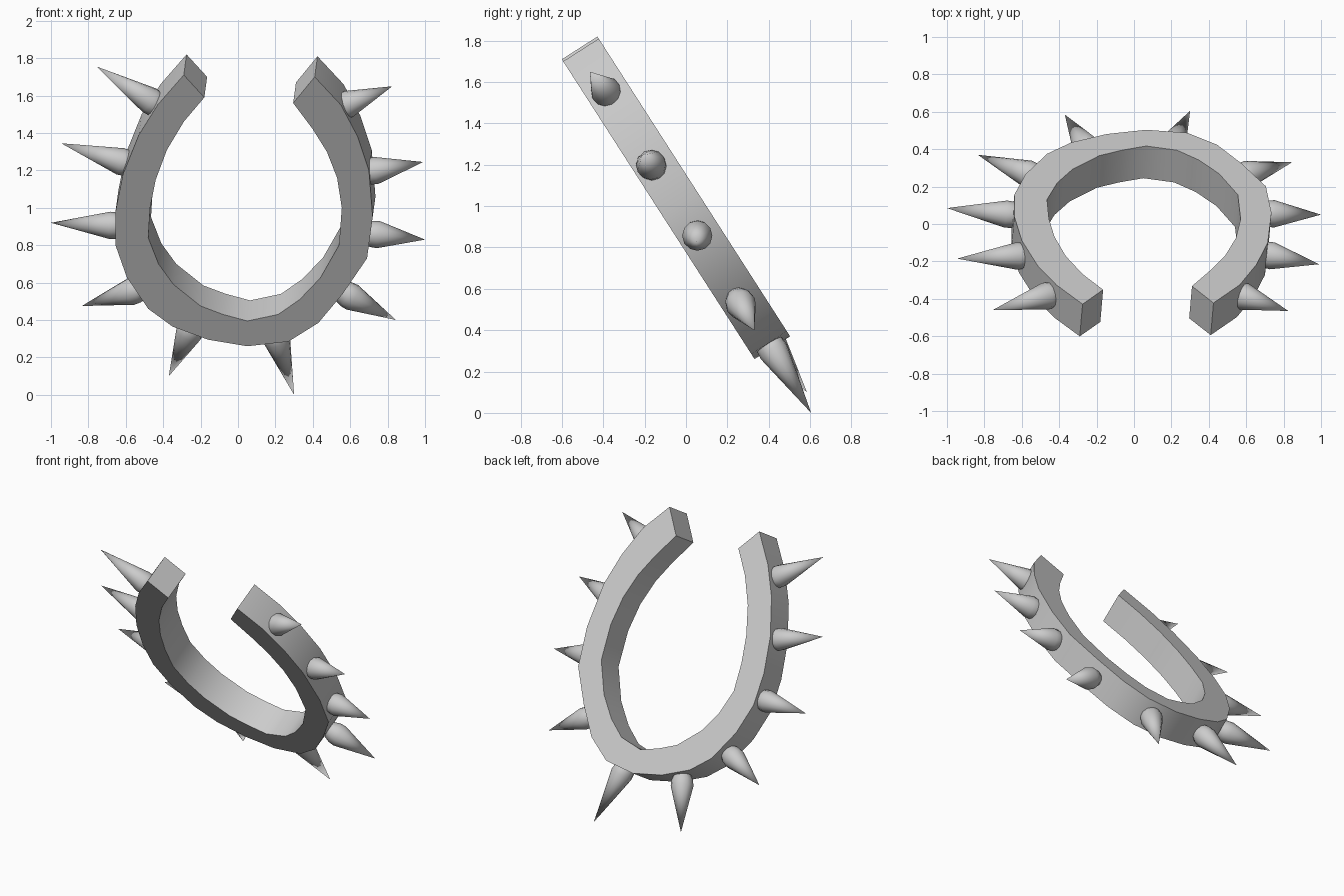
import bpy, bmesh, math
from mathutils import Vector

if "Cube" in bpy.data.objects:
    bpy.data.objects.remove(bpy.data.objects["Cube"])

# The collar lies in a tilted plane: outlines are given as front-view (x, z)
OUTER = [(-.29, 1.71), (-.43, 1.55), (-.53, 1.39), (-.615, 1.18), (-.655, .98), (-.655, .80),
         (-.595, .63), (-.48, .46), (-.35, .365), (-.16, .295), (.05, .26), (.27, .285),
         (.43, .385), (.56, .54), (.69, .73), (.72, .95), (.70, 1.20), (.64, 1.38),
         (.55, 1.55), (.41, 1.70)]
INNER = [(-.18, 1.59), (-.29, 1.46), (-.38, 1.31), (-.44, 1.15), (-.47, 1.0), (-.48, .84),
         (-.425, .70), (-.345, .59), (-.20, .475), (-.08, .43), (.05, .395), (.215, .43),
         (.33, .51), (.44, .625), (.54, .80), (.555, 1.0), (.53, 1.16), (.475, 1.30),
         (.40, 1.42), (.295, 1.56)]
DEPTH = Vector((.015, .172, .11))   # front face to back face


def on_front(p):
    x, z = p
    return Vector((x, (.419 - .54 * z) / .84, z))


def finish(bm, name, angle):
    bmesh.ops.recalc_face_normals(bm, faces=bm.faces)
    me = bpy.data.meshes.new(name)
    bm.to_mesh(me)
    bm.free()
    ob = bpy.data.objects.new(name, me)
    bpy.context.collection.objects.link(ob)
    bpy.ops.object.select_all(action='DESELECT')
    ob.select_set(True)
    bpy.context.view_layer.objects.active = ob
    bpy.ops.object.shade_smooth_by_angle(angle=math.radians(angle))
    return ob


# Open collar band: rectangular section swept through the stations
bm = bmesh.new()
rings = []
for o, i in zip(OUTER, INNER):
    a, b = on_front(o), on_front(i)
    rings.append([bm.verts.new(v) for v in (a, b, b + DEPTH, a + DEPTH)])
for r, s in zip(rings, rings[1:]):
    for k in range(4):
        j = (k + 1) % 4
        bm.faces.new((r[k], r[j], s[j], s[k]))
bm.faces.new(rings[0])
bm.faces.new(rings[-1])
finish(bm, "collar_band", 35)

# Spikes: (base centre, tip)
SPIKES = [((-.45, -.38, 1.56), (-.755, -.46, 1.755)),
          ((-.60, -.17, 1.24), (-.945, -.185, 1.345)),
          ((-.655, .05, .905), (-1, .085, .92)),
          ((-.545, .26, .56), (-.835, .37, .475)),
          ((-.25, .40, .355), (-.37, .585, .10)),
          ((.20, .41, .32), (.30, .605, 0)),
          ((.585, .26, .535), (.845, .33, .40)),
          ((.72, .055, .86), (1, .05, .83)),
          ((.71, -.165, 1.195), (.99, -.215, 1.245)),
          ((.565, -.38, 1.545), (.825, -.465, 1.65))]
SIDES = 12


def spike(n, base, tip):
    base, tip = Vector(base), Vector(tip)
    axis = (tip - base).normalized()
    rot = axis.to_track_quat('Z', 'Y')
    bm = bmesh.new()
    loops = []
    # sunken foot, rounded shoulder, widest ring
    for h, r in ((-.05, .055), (-.01, .070), (.03, .073)):
        loops.append([bm.verts.new(base + rot @ Vector((r * math.cos(t), r * math.sin(t), h)))
                      for t in (2 * math.pi * k / SIDES for k in range(SIDES))])
    top = bm.verts.new(tip)
    for k in range(SIDES):
        j = (k + 1) % SIDES
        for a, b in zip(loops, loops[1:]):
            bm.faces.new((a[k], a[j], b[j], b[k]))
        bm.faces.new((loops[-1][k], loops[-1][j], top))
    bm.faces.new(loops[0])
    finish(bm, f"spike_{n}", 50)


for n, (b, t) in enumerate(SPIKES, 1):
    spike(n, b, t)
